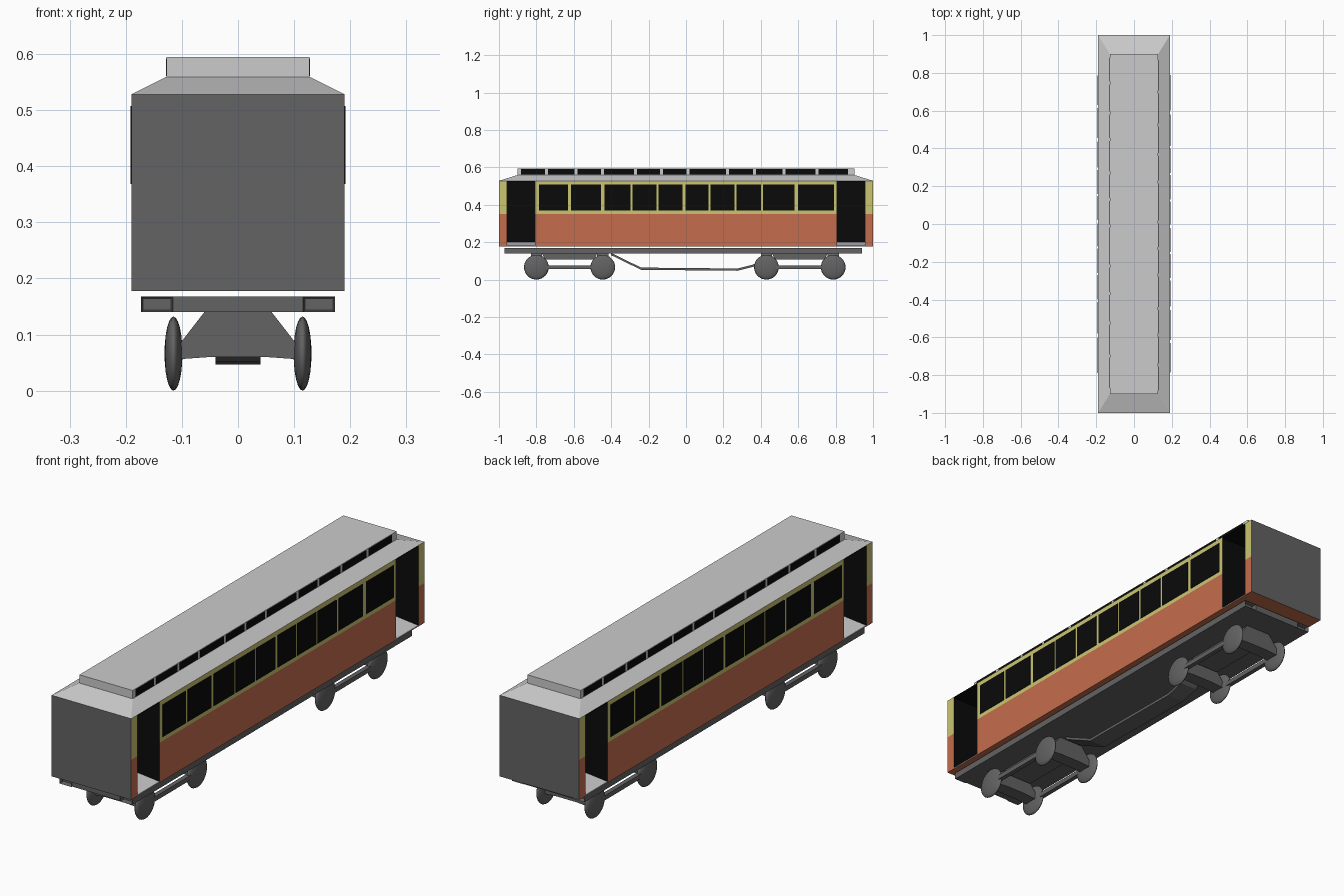
import bpy, bmesh, math
from mathutils import Matrix

if "Cube" in bpy.data.objects:
    bpy.data.objects.remove(bpy.data.objects["Cube"])


def mat(name, r, g, b):
    m = bpy.data.materials.new(name)
    m.diffuse_color = (r, g, b, 1)
    m.use_nodes = True
    m.node_tree.nodes["Principled BSDF"].inputs["Base Color"].default_value = m.diffuse_color
    return m


ORANGE = mat("orange paint", 0.56, 0.155, 0.075)
YELLOW = mat("yellow paint", 0.60, 0.56, 0.165)
BLACK = mat("black glass", 0.003, 0.003, 0.003)
ROOF = mat("light grey", 0.60, 0.60, 0.60)
DARK = mat("dark grey", 0.125, 0.125, 0.125)


def finish(name, bm, mats, rule=None):
    bmesh.ops.recalc_face_normals(bm, faces=bm.faces)
    if rule:
        for f in bm.faces:
            f.material_index = rule(f)
    me = bpy.data.meshes.new(name)
    bm.to_mesh(me)
    bm.free()
    for m in mats:
        me.materials.append(m)
    ob = bpy.data.objects.new(name, me)
    bpy.context.collection.objects.link(ob)
    return ob


def add_box(bm, x0, x1, y0, y1, z0, z1):
    mx = Matrix.Translation(((x0 + x1) / 2, (y0 + y1) / 2, (z0 + z1) / 2))
    mx = mx @ Matrix.Diagonal((x1 - x0, y1 - y0, z1 - z0, 1))
    return bmesh.ops.create_cube(bm, size=1, matrix=mx)["verts"]


def box(name, dims, mats, rule=None):
    bm = bmesh.new()
    add_box(bm, *dims)
    return finish(name, bm, mats, rule)


def extrude(bm, pts, axis, a, b):
    """Extrude a closed 2D profile along x (points y,z) or y (points x,z)."""
    at = (lambda p, t: (t, p[0], p[1])) if axis == "x" else (lambda p, t: (p[0], t, p[1]))
    va = [bm.verts.new(at(p, a)) for p in pts]
    vb = [bm.verts.new(at(p, b)) for p in pts]
    bm.faces.new(va)
    bm.faces.new(vb)
    for i in range(len(pts)):
        j = (i + 1) % len(pts)
        bm.faces.new((va[i], va[j], vb[j], vb[i]))


W, Z0, ZM, Z1 = 0.19, 0.178, 0.35, 0.528
DOOR_IN, DOOR_OUT = 0.807, 0.958

# Saloon: painted sides, black bulkheads
bulkhead = lambda f: 1 if abs(f.normal.y) > 0.5 else 0
box("saloon_lower_panel", (-W, W, -DOOR_IN, DOOR_IN, Z0, ZM), [ORANGE, BLACK], bulkhead)
box("saloon_upper_panel", (-W, W, -DOOR_IN, DOOR_IN, ZM, Z1), [YELLOW, BLACK], bulkhead)

for s, end in ((-1, "front"), (1, "rear")):
    ya, yb = sorted((s * DOOR_OUT, s))
    # End wall: grey outside, black inside, painted on the sides

    def end_rule(f, s=s):
        return 0 if abs(f.normal.y) < 0.5 else (1 if f.normal.y * s > 0 else 2)
    box(end + "_end_lower", (-W, W, ya, yb, Z0, ZM), [ORANGE, DARK, BLACK], end_rule)
    box(end + "_end_upper", (-W, W, ya, yb, ZM, Z1), [YELLOW, DARK, BLACK], end_rule)
    # Vestibule: floor rising to the middle, dark partition and ceiling
    ya, yb = sorted((s * DOOR_IN, s * DOOR_OUT))
    bm = bmesh.new()
    extrude(bm, [(-W, Z0), (W, Z0), (W, 0.183), (0, 0.203), (-W, 0.183)], "y", ya, yb)
    finish(end + "_vestibule_floor", bm, [ROOF, ORANGE], lambda f: 1 if f.normal.z < -0.5 else 0)
    box(end + "_partition", (-0.02, 0.02, ya, yb, 0.19, Z1), [BLACK])
    box(end + "_vestibule_ceiling", (-W, W, ya, yb, Z1 - 0.004, Z1), [BLACK])

# Side windows, repeated on the other side by a half turn
WIN = [(-.785, -.63), (-.615, -.455), (-.437, -.298), (-.287, -.158), (-.147, -.02),
       (-.003, .12), (.13, .26), (.27, .40), (.413, .58), (.60, .79)]
bm = bmesh.new()
for s in (-1, 1):
    for a, b in WIN:
        y0, y1 = sorted((s * a, s * b))
        add_box(bm, s * W - 0.002, s * W + 0.002, y0, y1, 0.368, 0.507)
finish("side_windows", bm, [BLACK])

# Sloping lower roof
bm = bmesh.new()
for v in add_box(bm, -W, W, -1, 1, Z1, 0.559):
    if v.co.z > 0.54:
        v.co.x *= 0.128 / W
        v.co.y *= 0.9
finish("lower_roof", bm, [ROOF])

# Raised roof with its row of small windows
CW = 0.127
box("raised_roof", (-CW, CW, -0.9, 0.9, 0.555, 0.595), [ROOF])
POSTS = [-.89, -.747, -.587, -.447, -.27, -.13, .01, .222, .367, .523, .70, .875]
bm = bmesh.new()
for s in (-1, 1):
    for a, b in zip(POSTS, POSTS[1:]):
        y0, y1 = sorted((s * (a + 0.008), s * (b - 0.008)))
        add_box(bm, s * CW - 0.0015, s * CW + 0.0015, y0, y1, 0.561, 0.592)
finish("roof_windows", bm, [BLACK])

# Underframe: centre slab and two side sills with hollow ends
box("underframe", (-0.116, 0.116, -0.965, 0.938, 0.14, 0.168), [DARK])
bm = bmesh.new()
for s in (-1, 1):
    x0, x1 = sorted((s * 0.116, s * 0.173))
    add_box(bm, x0, x1, -0.97, 0.94, 0.14, 0.168)
bmesh.ops.recalc_face_normals(bm, faces=bm.faces)
ends = [f for f in bm.faces if abs(f.normal.y) > 0.5]
bmesh.ops.inset_individual(bm, faces=ends, thickness=0.005, depth=-0.02)
finish("side_sills", bm, [DARK])

# Bogies
for tag, ys in (("front", (-0.80, -0.445)), ("rear", (0.43, 0.787))):
    bm = bmesh.new()
    extrude(bm, [(ys[0] + .03, .14), (ys[1] - .03, .14), (ys[1] - .045, .108), (ys[0] + .045, .108)],
            "x", -0.06, 0.06)
    finish(tag + "_bogie_bolster", bm, [DARK])
    bm = bmesh.new()
    for y in ys:
        extrude(bm, [(-.06, .14), (.06, .14), (.105, .082), (.105, .056), (.05, .06),
                     (-.05, .06), (-.105, .056), (-.105, .082)], "y", y - 0.03, y + 0.03)
    finish(tag + "_axle_beams", bm, [DARK])
    bm = bmesh.new()
    for s in (-1, 1):
        add_box(bm, s * 0.115 - 0.01, s * 0.115 + 0.01, ys[0], ys[1], 0.056, 0.076)
    finish(tag + "_bogie_side_bars", bm, [DARK])
    # Lens-shaped wheels
    bm = bmesh.new()
    for y in ys:
        for s in (-1, 1):
            mx = (Matrix.Translation((s * 0.115, y, 0.066)) @ Matrix.Diagonal((0.016, 0.066, 0.066, 1))
                  @ Matrix.Rotation(math.pi / 2, 4, "Y"))
            bmesh.ops.create_uvsphere(bm, u_segments=32, v_segments=12, radius=1, matrix=mx)
    for f in bm.faces:
        f.smooth = True
    finish(tag + "_wheels", bm, [DARK])

# Truss strap hanging under the frame
top = [(-.40, .142), (-.24, .064), (.275, .059), (.36, .08), (.43, .142)]
bm = bmesh.new()
extrude(bm, top + [(y, z - 0.012) for y, z in reversed(top)], "x", -0.04, 0.04)
finish("truss_strap", bm, [DARK])
